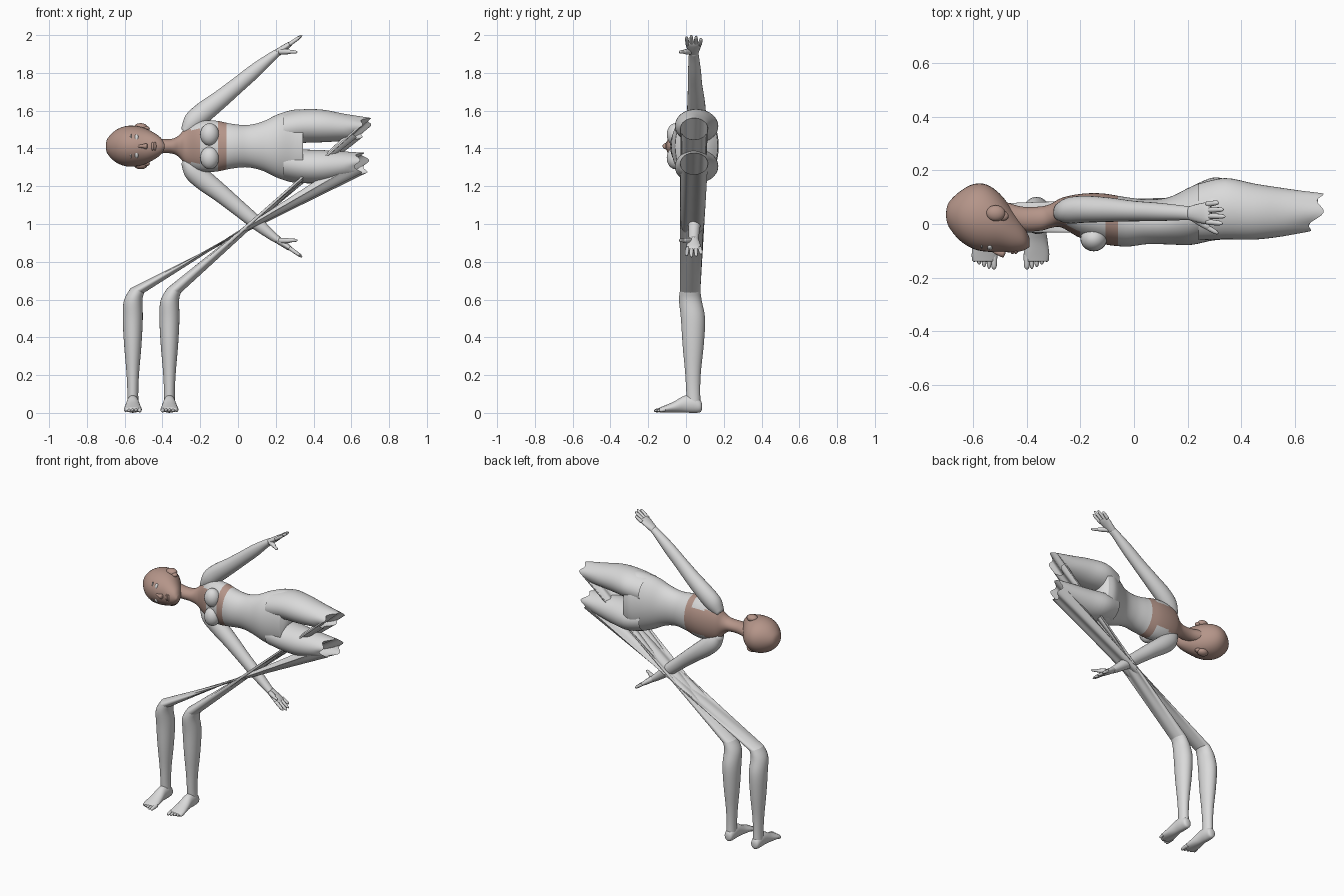
import bpy, bmesh
from math import cos, sin, pi
from mathutils import Vector as V

if "Cube" in bpy.data.objects:
    bpy.data.objects.remove(bpy.data.objects["Cube"])

MID = 1.412  # height of the body's plane of symmetry


def material(name, rgb):
    m = bpy.data.materials.new(name)
    m.use_nodes = True
    m.diffuse_color = (*rgb, 1)
    m.node_tree.nodes["Principled BSDF"].inputs["Base Color"].default_value = (*rgb, 1)
    return m


GREY = material("pale grey", (0.7, 0.7, 0.7))
SKIN = material("skin", (0.46, 0.3, 0.25))


def finish(name, bm, mats, rule=None):
    bmesh.ops.recalc_face_normals(bm, faces=bm.faces)
    for f in bm.faces:
        f.smooth = True
        if rule:
            f.material_index = rule(f.calc_center_median())
    me = bpy.data.meshes.new(name)
    bm.to_mesh(me)
    bm.free()
    for m in mats:
        me.materials.append(m)
    ob = bpy.data.objects.new(name, me)
    bpy.context.collection.objects.link(ob)
    return ob


def spline(a, b, c, d, t):
    return 0.5 * (2 * b + (c - a) * t + (2 * a - 5 * b + 4 * c - d) * t * t
                  + (3 * b - a - 3 * c + d) * t ** 3)


def loft(name, rings, mats=(GREY,), sides=24, steps=4, caps=True, rule=None):
    """Skin over rings of (centre, u axis, v axis, zigzag), smoothed along the length."""
    rings = [[V(p) for p in (*r, (0, 0, 0))[:4]] for r in rings]
    n, fine = len(rings), []
    for i in range(n - 1):
        q = [rings[max(i - 1, 0)], rings[i], rings[i + 1], rings[min(i + 2, n - 1)]]
        for k in range(steps):
            fine.append([spline(*p, k / steps) for p in zip(*q)])
    fine.append(rings[-1])
    bm = bmesh.new()
    loops = []
    for c, u, v, w in fine:
        loops.append([bm.verts.new(c + u * cos(a) + v * sin(a) + w * cos(5 * a))
                      for a in (2 * pi * j / sides for j in range(sides))])
    for p, q in zip(loops, loops[1:]):
        for j in range(sides):
            k = (j + 1) % sides
            bm.faces.new((p[j], p[k], q[k], q[j]))
    if caps:
        bm.faces.new(loops[0])
        bm.faces.new(loops[-1])
    return finish(name, bm, mats, rule)


def ball(name, centre, radii, mat):
    bm = bmesh.new()
    bmesh.ops.create_uvsphere(bm, u_segments=20, v_segments=12, radius=1)
    bmesh.ops.scale(bm, vec=radii, verts=bm.verts)
    bmesh.ops.translate(bm, vec=centre, verts=bm.verts)
    return finish(name, bm, [mat])


def along_x(rows):
    """Rows of x, half height, y centre, half depth."""
    return [((x, y, MID), (0, 0, h), (0, d, 0)) for x, h, y, d in rows]


def finger(name, a, b, r, mat=GREY):
    a, b = V(a), V(b)
    d = (b - a).normalized()
    u = d.cross(V((0, 1, 0.1))).normalized()
    v = d.cross(u)
    loft(name, [(a.lerp(b, t), u * r * s, v * r * s)
                for t, s in ((0, 1), (0.5, 0.95), (0.85, 0.75), (1, 0.2))], sides=10, steps=3)


# Head with ears, nose, lips, eyes and brows
loft("head", along_x([(-.70, .008, .035, .008), (-.69, .042, .035, .045), (-.65, .083, .03, .09),
                      (-.60, .105, .028, .12), (-.55, .108, .022, .125), (-.50, .098, .005, .108),
                      (-.45, .074, -.028, .078), (-.41, .046, -.053, .045),
                      (-.39, .014, -.068, .018)]), [SKIN], sides=36)
loft("nose", [((-.535, -.095, MID), (.0, .006, 0), (0, 0, .006)),
              ((-.505, -.106, MID), (0, .012, 0), (0, 0, .01)),
              ((-.487, -.108, MID), (0, .016, 0), (0, 0, .016)),
              ((-.478, -.102, MID), (0, .006, 0), (0, 0, .008))], [SKIN], sides=14)
for i, x in enumerate((-.452, -.44)):
    ball("lip_" + str(i), (x, -.1, MID), (.008, .012, .023), SKIN)

for side, s in (("left", 1), ("right", -1)):
    ball(side + "_ear", (-.515, .04, MID + s * .1), (.036, .03, .022), SKIN)
    ball(side + "_ear_lobe", (-.487, .03, MID + s * .092), (.02, .018, .014), SKIN)
    ball(side + "_eye", (-.537, -.083, MID + s * .04), (.012, .014, .023), GREY)
    ball(side + "_brow", (-.567, -.083, MID + s * .042), (.004, .008, .024), GREY)


# Neck and torso: bare chest, upper back and midriff band
def torso_colour(c):
    dz = abs(c.z - MID)
    if c.x < -.3 or -.105 < c.x < -.065:
        return 1
    if c.x >= -.105 or dz > .088:
        return 0
    return 1 if c.y > .05 or c.x < -.2 else 0


loft("torso", along_x([(-.50, .04, .05, .04), (-.42, .038, .02, .045), (-.35, .039, .02, .045),
                       (-.31, .06, .03, .045), (-.27, .105, .042, .055), (-.20, .133, .03, .082),
                       (-.12, .135, .02, .094), (-.03, .118, .008, .092), (.05, .112, .008, .083),
                       (.13, .13, .012, .088), (.21, .168, .03, .108), (.29, .192, .055, .117),
                       (.345, .192, .055, .112)]), [GREY, SKIN], 48, 6, rule=torso_colour)

for side, s in (("left", 1), ("right", -1)):
    ball(side + "_bust_cup", (-.15, -.055, MID + s * .062), (.05, .047, .06), GREY)

    # Arm, swept away from the shoulder
    def at(x, y, z):
        return V((x, y, MID + s * (z - MID)))

    slant = V((-.62, 0, s * .78))
    loft(side + "_arm", [(at(x, y, z), slant * r, (0, d, 0)) for x, y, z, r, d in (
        (-.285, .045, 1.485, .025, .03), (-.245, .05, 1.535, .052, .048),
        (-.18, .055, 1.593, .055, .05), (-.09, .053, 1.663, .048, .045),
        (.0, .048, 1.737, .042, .038), (.09, .045, 1.812, .037, .034),
        (.17, .042, 1.878, .026, .028), (.21, .04, 1.908, .02, .025))])

    # Hand: palm, four fingers and thumb
    loft(side + "_palm", [(at(x, .04, z), slant * r, (0, d, 0)) for x, z, r, d in (
        (.2, 1.9, .02, .024), (.235, 1.925, .018, .034), (.27, 1.95, .014, .041),
        (.285, 1.96, .008, .039))], sides=16)
    for i, reach in enumerate((.046, .056, .05, .032)):
        y = .008 + i * .022
        finger(side + "_finger_" + str(i), at(.272, y, 1.951),
               at(.284 + reach, y + (i - 1.5) * .004, 1.96 + reach * .7), .0105)
    finger(side + "_thumb_base", at(.22, .025, 1.912), at(.285, -.018, 1.912), .015)
    finger(side + "_thumb", at(.26, -.005, 1.912), at(.315, -.036, 1.91), .01)

    # Thigh ending in a ragged hem
    hem_lean = .035 if s > 0 else 0
    hem = ((.655, .043, MID + s * .092), (hem_lean, 0, .057), (.025, .073, 0), (.016, 0, 0))
    loft(side + "_thigh", [((x, y, MID + s * o), (0, 0, r), (0, d, 0)) for x, o, r, y, d in (
        (.24, .09, .085, .045, .105), (.34, .106, .089, .057, .114),
        (.45, .107, .086, .046, .104), (.56, .1, .072, .044, .089))] + [hem],
        sides=40, caps=False)

    # Lower leg, and the stretched sheet that joins it to the hem
    foot_x = -.46 + s * .097
    knee = ((foot_x + .024, .022, .648), (.036, 0, -.012), (0, .054, 0))
    loft(side + "_lower_leg", [((foot_x + o, y, z), (r, 0, 0), (0, d, 0)) for z, o, r, y, d in (
        (.03, 0, .03, .042, .036), (.12, 0, .029, .038, .037), (.22, 0, .034, .037, .042),
        (.36, 0, .046, .038, .056), (.5, 0, .053, .037, .064), (.595, .002, .049, .023, .06))]
        + [knee], sides=40, caps=False)
    start, end = [V(p) for p in (*knee, (0, 0, 0))], [V(p) for p in hem]
    loft(side + "_stretched_knee", [[a.lerp(b, t / 10) for a, b in zip(start, end)]
                                    for t in range(11)], sides=40, steps=1, caps=False)

    # Foot and toes, big toe on the inner side
    loft(side + "_foot", [((foot_x, y, z), (w, 0, 0), (0, 0, h)) for y, w, z, h in (
        (.085, .01, .035, .012), (.076, .026, .036, .032), (.04, .032, .046, .046),
        (-.01, .034, .046, .044), (-.06, .041, .032, .03), (-.11, .047, .021, .019),
        (-.14, .043, .015, .013))])
    for i, tip in enumerate((-.17, -.167, -.16, -.151, -.141)):
        x = foot_x - s * (.036 - i * .0185)
        finger(side + "_toe_" + str(i), (x, -.11, .018), (x, tip, .011), .012 if i == 0 else .0095)

bpy.context.view_layer.update()
